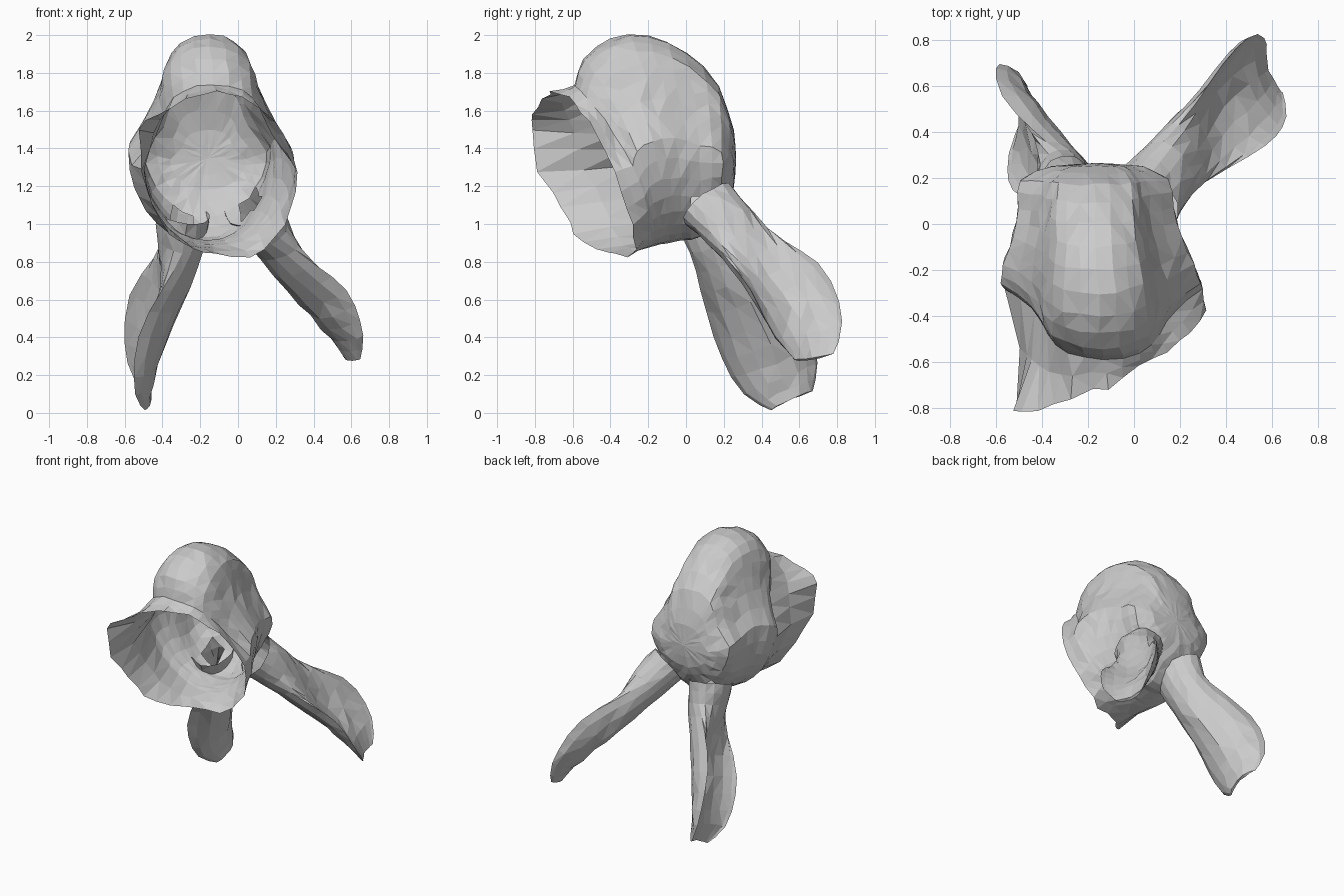
import bpy, bmesh, math, random
from mathutils import Vector

random.seed(4)
if "Cube" in bpy.data.objects:
    bpy.data.objects.remove(bpy.data.objects["Cube"])

grey = bpy.data.materials.new("plain_grey")
grey.use_nodes = True
colour = (0.6, 0.6, 0.6, 1)
grey.diffuse_color = colour
grey.node_tree.nodes["Principled BSDF"].inputs["Base Color"].default_value = colour


def loft(bm, rings):
    """Bridge closed rings of equal point count, returning the vertex rings."""
    made = [[bm.verts.new(p) for p in ring] for ring in rings]
    for a, b in zip(made, made[1:]):
        for i in range(len(a)):
            j = (i + 1) % len(a)
            bm.faces.new((a[i], a[j], b[j], b[i]))
    return made


def finish(bm, name):
    """Roughen in proportion to the facets, triangulate and turn into an object."""
    amounts = [0.1 * min(e.calc_length() for e in v.link_edges) for v in bm.verts]
    for v, r in zip(bm.verts, amounts):
        v.co += Vector([random.uniform(-r, r) for _ in range(3)])
    bmesh.ops.recalc_face_normals(bm, faces=bm.faces[:])
    bmesh.ops.triangulate(bm, faces=bm.faces[:])
    mesh = bpy.data.meshes.new(name)
    bm.to_mesh(mesh)
    bm.free()
    mesh.materials.append(grey)
    obj = bpy.data.objects.new(name, mesh)
    bpy.context.collection.objects.link(obj)


def smooth_path(points, t):
    """Catmull-Rom point at t in 0..1 along an open list of tuples."""
    s = t * (len(points) - 1)
    i = min(int(s), len(points) - 2)
    f = s - i
    a, b, c, d = (Vector(points[max(0, min(k, len(points) - 1))]) for k in range(i - 1, i + 3))
    return b + f * 0.5 * (c - a + f * (2 * a - 5 * b + 4 * c - d + f * (3 * b - a - 3 * c + d)))


# Head shell: tilted sections as top y, top z, bottom y, bottom z, min x, max x
sections = [
    (0.25, 1.5, 0.25, 1.18, -0.36, 0.04),
    (0.17, 1.73, 0.18, 1.04, -0.49, 0.15),
    (0.0, 1.91, 0.07, 0.93, -0.51, 0.17),
    (-0.2, 2.0, -0.02, 0.91, -0.53, 0.21),
    (-0.4, 1.98, -0.09, 0.9, -0.57, 0.26),
    (-0.54, 1.88, -0.14, 0.89, -0.58, 0.29),
    (-0.59, 1.74, -0.18, 0.88, -0.56, 0.3),
]
# Ragged neck edge, clockwise from the top
rim = [
    (-0.11, -0.72, 1.7), (0.02, -0.62, 1.67), (0.14, -0.56, 1.59), (0.24, -0.48, 1.47),
    (0.31, -0.38, 1.27), (0.28, -0.32, 1.08), (0.2, -0.28, 0.93), (0.06, -0.31, 0.82),
    (-0.12, -0.38, 0.84), (-0.24, -0.48, 0.86), (-0.36, -0.6, 0.95), (-0.45, -0.66, 1.08),
    (-0.5, -0.78, 1.28), (-0.53, -0.81, 1.5), (-0.42, -0.81, 1.58), (-0.27, -0.77, 1.66),
]
SIDES = 32
STEPS = 13


def head_ring(t):
    ty, tz, by, bz, x0, x1 = smooth_path(sections, t)
    ring = []
    for i in range(SIDES):
        a = math.tau * i / SIDES
        s, c = math.sin(a), math.cos(a)
        h = (1 + c) / 2
        # The upper head is pinched above the cheeks
        width = (x1 - x0) / 2 * (1 - 0.25 * math.sin(math.pi * max(c, 0)))
        y = by + (ty - by) * h + 0.1 * t * s * s
        ring.append(Vector(((x0 + x1) / 2 + width * s, y, bz + (tz - bz) * h)))
    return ring


rings = [head_ring(k / (STEPS - 1)) for k in range(STEPS)]
edge = [smooth_path(rim + rim[:1], i / SIDES) for i in range(SIDES)]
for p in edge[1::2]:
    p.y += random.uniform(0, 0.03)
middle = [a.lerp(b, 0.5) for a, b in zip(rings[-1], edge)]
for p in middle:
    p.x += 0.1 * max(0, -0.13 - p.x)
rings += [middle, edge]
back = rings[0]
centre = sum(back, Vector((0, 0, 0))) / SIDES
bm = bmesh.new()
made = loft(bm, [[centre.lerp(p, 0.5) + Vector((0, 0.01, 0)) for p in back]] + rings)
tip = bm.verts.new(centre + Vector((0, 0.013, 0)))
for i in range(SIDES):
    bm.faces.new((tip, made[0][i], made[0][(i + 1) % SIDES]))

# Ear holes in the head shell
left_path = [(0.06, 0.12, 1.1), (0.16, 0.25, 0.96), (0.3, 0.4, 0.77),
             (0.43, 0.54, 0.6), (0.54, 0.63, 0.43), (0.59, 0.67, 0.29)]
right_path = [(-0.29, 0.12, 1.06), (-0.31, 0.18, 0.89), (-0.37, 0.28, 0.68),
              (-0.46, 0.41, 0.42), (-0.5, 0.5, 0.2), (-0.48, 0.56, 0.07)]
roots = [Vector(left_path[0]), Vector(right_path[0])]
holes = [f for f in bm.faces if min((f.calc_center_median() - r).length for r in roots) < 0.09]
bmesh.ops.delete(bm, geom=holes, context='FACES')
finish(bm, "head")

# Ear half width and half depth from root to tip
ear_sizes = [(0.17, 0.14), (0.15, 0.13), (0.18, 0.14), (0.22, 0.13), (0.2, 0.08), (0.11, 0.03)]


def ear(name, path, across, outward, spread):
    """Ear that is round at the root and widens into a cupped leaf."""
    rings = []
    for k in range(12):
        t = k / 11
        p = smooth_path(path, t)
        along = (smooth_path(path, min(t + 0.05, 1)) - smooth_path(path, max(t - 0.05, 0))).normalized()
        w = Vector(across)
        w = (w - along * w.dot(along)).normalized()
        n = along.cross(w) * outward
        half, deep = smooth_path(ear_sizes, t)
        cup = min(1, max(0, t * 3 - 0.5))
        ring = []
        for i in range(16):
            a = math.tau * i / 16
            u, v = math.cos(a), math.sin(a)
            if v > 0:
                v *= 1 - 1.3 * cup
            lift = cup * (0.25 + 0.6 * u * u)
            ring.append(p + w * half * spread * u + n * deep * (v + lift))
        rings.append(ring)
    bm = bmesh.new()
    made = loft(bm, rings)
    bm.faces.new(made[-1])
    finish(bm, name)


ear("left_ear", left_path, (-0.33, 0.93, 0.2), 1, 1)
ear("right_ear", right_path, (-0.1, 0.88, 0.46), -1, 1.1)
